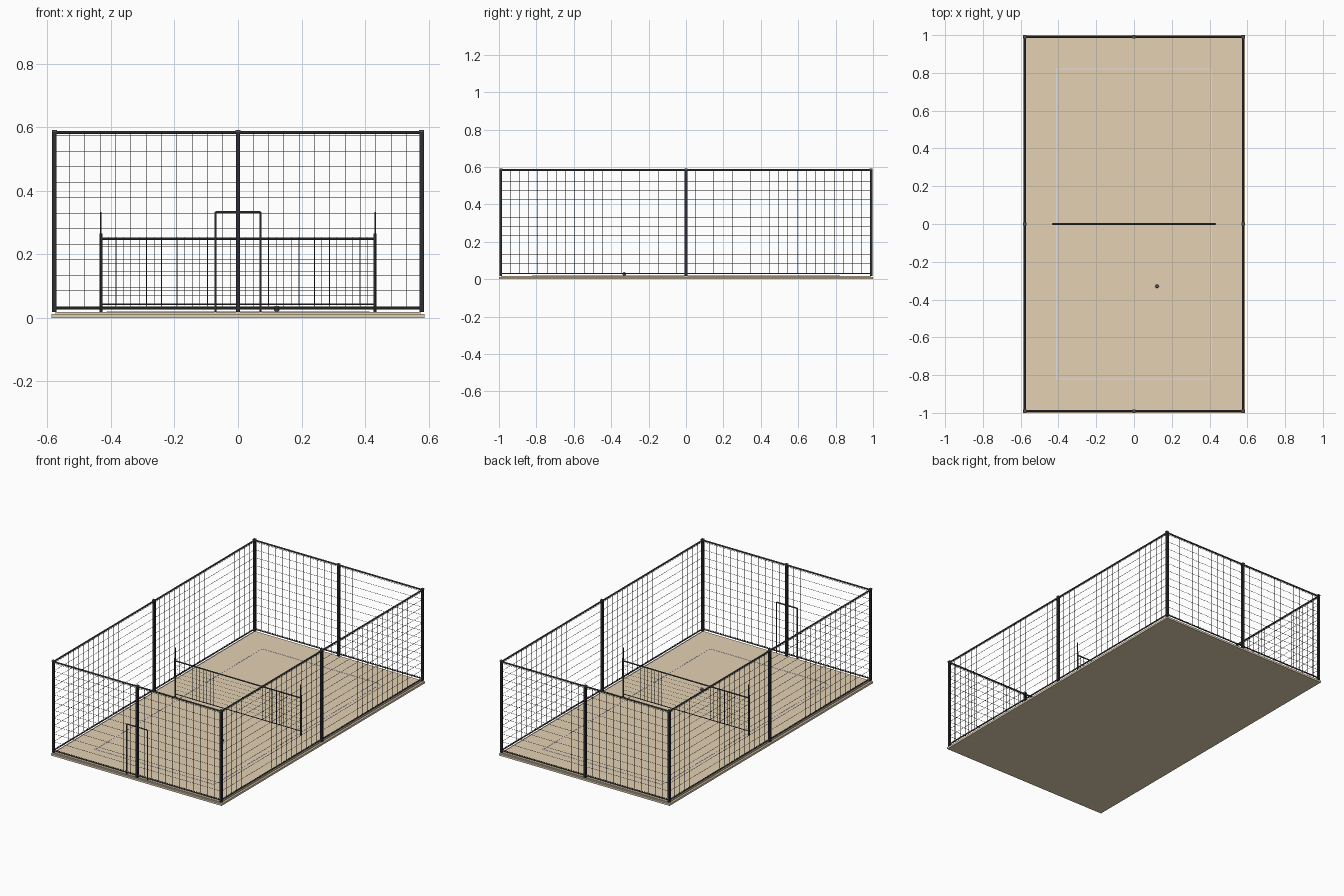
import bpy, bmesh
from mathutils import Matrix, Vector

old = bpy.data.objects.get("Cube")
if old:
    bpy.data.objects.remove(old)


def material(name, rgb):
    m = bpy.data.materials.new(name)
    m.use_nodes = True
    m.diffuse_color = (*rgb, 1)
    m.node_tree.nodes["Principled BSDF"].inputs["Base Color"].default_value = (*rgb, 1)
    return m


SAND = material("sand", (0.77, 0.64, 0.45))
STEEL = material("dark_steel", (0.025, 0.025, 0.032))
RAIL = material("grey_steel", (0.085, 0.085, 0.095))
WIRE = material("fence_wire", (0.03, 0.03, 0.035))
NET = material("net_cord", (0.12, 0.12, 0.14))
TAPE = material("court_tape", (0.75, 0.75, 0.78))
BALL = material("ball_grey", (0.2, 0.2, 0.21))


def finish(name, mat, bm):
    mesh = bpy.data.meshes.new(name)
    bm.to_mesh(mesh)
    bm.free()
    mesh.materials.append(mat)
    bpy.context.collection.objects.link(bpy.data.objects.new(name, mesh))


def boxes(name, mat, parts):
    """One object made of boxes, each given as (centre, size)."""
    bm = bmesh.new()
    for centre, size in parts:
        bmesh.ops.create_cube(bm, size=1, matrix=Matrix.Translation(centre)
                              @ Matrix.Diagonal((*size, 1)))
    finish(name, mat, bm)


def rods(name, mat, parts, thick, sides=8):
    """One object made of round rods, each given as (start, end)."""
    bm = bmesh.new()
    for a, b in parts:
        a, b = Vector(a), Vector(b)
        turn = (b - a).to_track_quat("Z", "Y").to_matrix().to_4x4()
        bmesh.ops.create_cone(bm, cap_ends=True, segments=sides,
                              radius1=thick / 2, radius2=thick / 2,
                              depth=(b - a).length,
                              matrix=Matrix.Translation((a + b) / 2) @ turn)
    finish(name, mat, bm)


def mesh_panel(axis, offset, half, low, high, cols, rows):
    """Grid of wires in a vertical plane along the x or y axis."""
    def at(u, z):
        return (u, offset, z) if axis == "x" else (offset, u, z)
    parts = []
    for i in range(cols + 1):
        u = -half + 2 * half * i / cols
        parts.append((at(u, low - 0.005), at(u, high + 0.005)))
    for j in range(rows + 1):
        z = low + (high - low) * j / rows
        parts.append((at(-half, z), at(half, z)))
    return parts


X, Y = 0.578, 0.99        # fence lines
FLOOR, LOW, HIGH = 0.018, 0.03, 0.583

# Ground slab and sand surface
boxes("ground_slab", SAND, [((0, 0, 0.006), (1.174, 2, 0.012))])
boxes("sand_floor", SAND, [((0, 0, 0.014), (1.15, 1.98, 0.008))])

# Court boundary tape
lines = []
for s in (-1, 1):
    lines.append(((s * 0.41, 0, FLOOR), (0.006, 1.646, 0.002)))
    lines.append(((0, s * 0.82, FLOOR), (0.82, 0.006, 0.002)))
boxes("boundary_tape", TAPE, lines)

# Fence posts with caps
spots = [(x, y) for x in (-X, 0, X) for y in (-Y, 0, Y) if (x, y) != (0, 0)]
boxes("fence_posts", STEEL, [((x, y, 0.3015), (0.014, 0.014, 0.567)) for x, y in spots])
boxes("post_caps", RAIL, [((x, y, 0.588), (0.016, 0.016, 0.007)) for x, y in spots])

# Fence rails and wire mesh
top, bottom, wires = [], [], []
for s in (-1, 1):
    for z, group in ((LOW, bottom), (HIGH, top)):
        group.append(((-X, s * Y, z), (X, s * Y, z)))
        group.append(((s * X, -Y, z), (s * X, Y, z)))
    wires += mesh_panel("x", s * Y, X, 0.036, 0.573, 24, 11)
    wires += mesh_panel("y", s * X, Y, 0.036, 0.573, 40, 11)
rods("top_rails", RAIL, top, 0.010)
rods("bottom_rails", RAIL, bottom, 0.007)
rods("fence_mesh", WIRE, wires, 0.0019, 6)

# Gate frame in the front fence
G, GY, GZ = 0.071, -Y - 0.003, 0.332
rods("gate_frame", RAIL, [((-G, GY, FLOOR), (-G, GY, GZ)),
                          ((G, GY, FLOOR), (G, GY, GZ)),
                          ((-G, GY, GZ), (G, GY, GZ))], 0.007)

# Net posts, antennas, bands and mesh
N = 0.431
rods("net_posts", RAIL, [((s * N, 0, FLOOR), (s * N, 0, 0.265)) for s in (-1, 1)], 0.009)
rods("net_antennas", RAIL, [((s * N, 0, 0.25), (s * N, 0, 0.333)) for s in (-1, 1)], 0.004)
rods("net_top_band", RAIL, [((-N, 0, 0.249), (N, 0, 0.249))], 0.008)
rods("net_bottom_band", RAIL, [((-N, 0, 0.043), (N, 0, 0.043))], 0.005)
rods("net_mesh", NET, mesh_panel("x", 0, N, 0.043, 0.249, 36, 8), 0.0013, 4)

# Ball resting on the sand
bpy.ops.mesh.primitive_uv_sphere_add(segments=8, ring_count=6, radius=0.01,
                                     location=(0.122, -0.33, FLOOR + 0.01))
ball = bpy.context.object
ball.name = "ball"
ball.data.materials.append(BALL)
